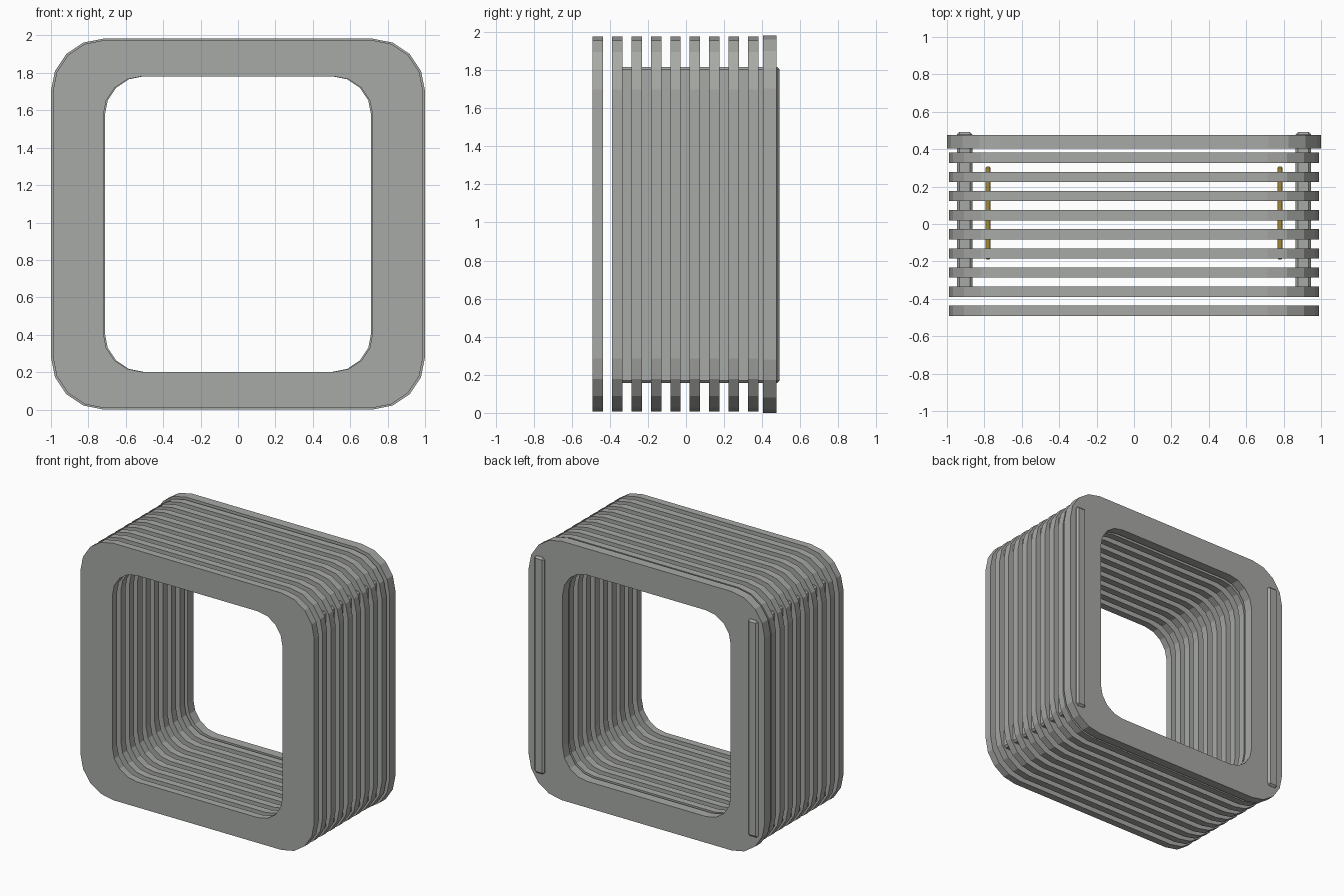
import bpy, bmesh
from math import cos, sin, pi

cube = bpy.data.objects.get("Cube")
if cube:
    bpy.data.objects.remove(cube, do_unlink=True)

MID_Z = 0.9915


def material(name, rgb):
    mat = bpy.data.materials.new(name)
    mat.use_nodes = True
    mat.diffuse_color = (*rgb, 1)
    mat.node_tree.nodes["Principled BSDF"].inputs["Base Color"].default_value = (*rgb, 1)
    return mat


grey = material("warm grey", (0.39, 0.40, 0.38))
gold = material("gold", (0.60, 0.42, 0.07))


def finish(bm, name, mat):
    bmesh.ops.recalc_face_normals(bm, faces=bm.faces)
    mesh = bpy.data.meshes.new(name)
    bm.to_mesh(mesh)
    bm.free()
    mesh.materials.append(mat)
    obj = bpy.data.objects.new(name, mesh)
    bpy.context.collection.objects.link(obj)
    return obj


def rounded_loop(half_w, half_h, radius, steps=4):
    """Rounded rectangle as (x, z) points."""
    points = []
    for quarter, (sx, sz) in enumerate(((1, 1), (-1, 1), (-1, -1), (1, -1))):
        for i in range(steps + 1):
            a = (quarter + i / steps) * pi / 2
            points.append((sx * (half_w - radius) + radius * cos(a),
                           MID_Z + sz * (half_h - radius) + radius * sin(a)))
    return points


def frame(name, outer, inner, y0, y1):
    """Flat square ring with rounded corners, between two depths."""
    bm = bmesh.new()
    rings = [[bm.verts.new((x, y, z)) for x, z in loop]
             for loop, y in ((outer, y0), (outer, y1), (inner, y1), (inner, y0))]
    n = len(outer)
    for r in range(4):
        a, b = rings[r], rings[(r + 1) % 4]
        for i in range(n):
            j = (i + 1) % n
            bm.faces.new((a[i], a[j], b[j], b[i]))
    return finish(bm, name, grey)


def panel(name, x, y0, y1, width, height, bevel, mat):
    """Upright bevelled board running front to back."""
    bm = bmesh.new()
    bmesh.ops.create_cube(bm, size=1)
    bmesh.ops.scale(bm, vec=(width, y1 - y0, height), verts=bm.verts)
    bmesh.ops.translate(bm, vec=(x, (y0 + y1) / 2, MID_Z - 0.005), verts=bm.verts)
    bmesh.ops.bevel(bm, geom=bm.edges[:], offset=bevel, segments=1, affect='EDGES')
    return finish(bm, name, mat)


# Row of thin frames
for i in range(9):
    y = -0.464 + i * 0.1022
    frame(f"thin_frame_{i + 1}", rounded_loop(0.99, 0.984, 0.277),
          rounded_loop(0.72, 0.79, 0.207), y - 0.0275, y + 0.0275)

# Thicker back frame
frame("back_frame", rounded_loop(1.0, 0.9915, 0.28),
      rounded_loop(0.712, 0.79, 0.207), 0.405, 0.476)

# Side boards joining the frames, and the gold plates inside them
for side, sx in (("left", 1), ("right", -1)):
    panel(f"{side}_connecting_board", sx * 0.905, -0.36, 0.492, 0.084, 1.66, 0.014, grey)
    panel(f"{side}_gold_plate", sx * 0.781, -0.19, 0.308, 0.028, 1.2, 0.008, gold)
